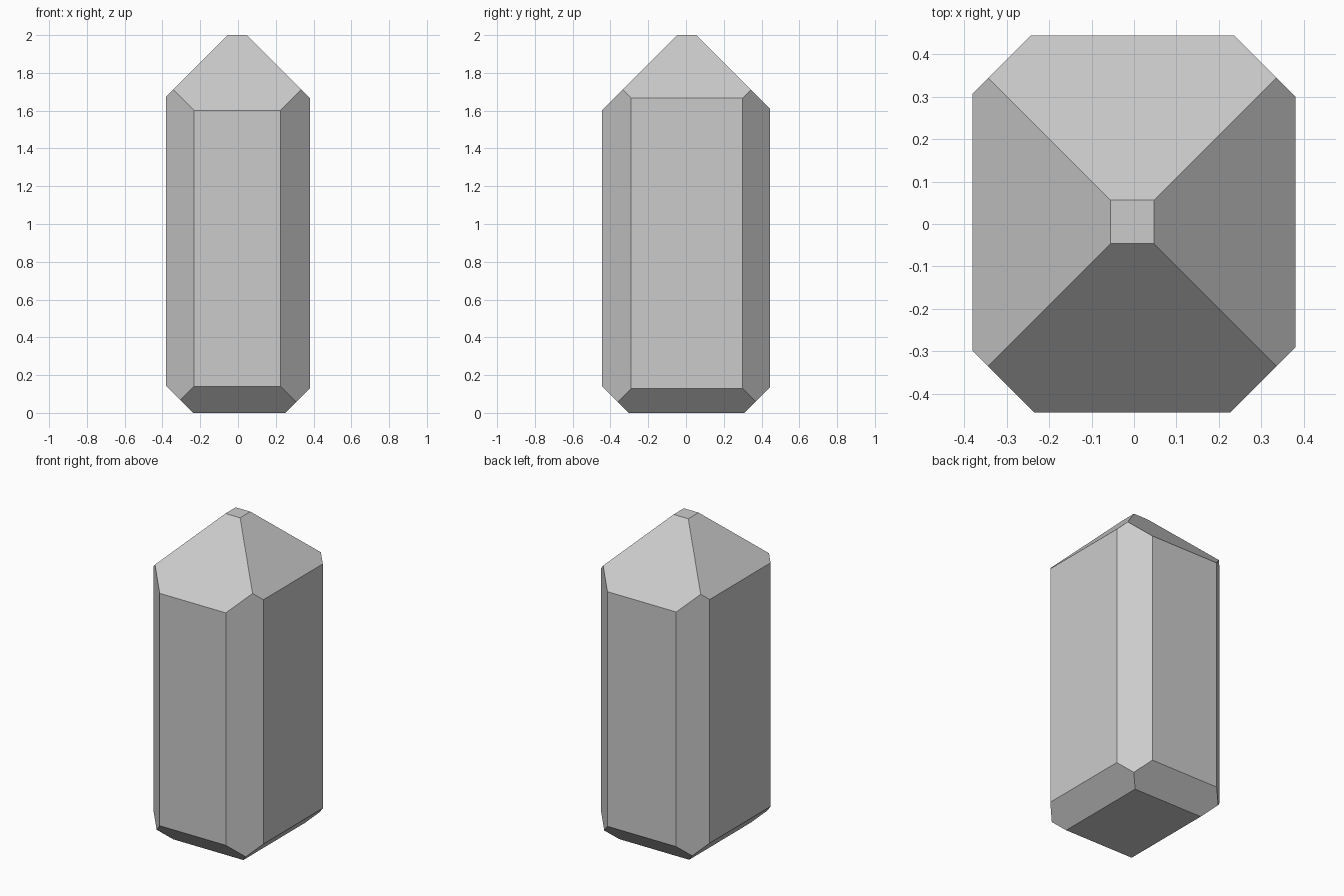
import bpy, bmesh
from mathutils import Vector

if "Cube" in bpy.data.objects:
    bpy.data.objects.remove(bpy.data.objects["Cube"])

# Crystal block: a box whose edges are cut off by 45-degree planes
W, D, H = 0.38, 0.444, 2.0
bm = bmesh.new()
bmesh.ops.create_cube(bm, size=1.0)
for v in bm.verts:
    v.co = Vector((v.co.x * 2 * W, v.co.y * 2 * D, (v.co.z + 0.5) * H))


def cut(normal, offset):
    """Remove everything where normal . p > offset and cap the cut."""
    n = Vector(normal)
    res = bmesh.ops.bisect_plane(
        bm, geom=bm.verts[:] + bm.edges[:] + bm.faces[:], dist=1e-5,
        plane_co=n * offset / n.length_squared, plane_no=n.normalized(),
        clear_outer=True)
    edges = [e for e in res["geom_cut"]
             if isinstance(e, bmesh.types.BMEdge) and e.is_boundary]
    bmesh.ops.edgeloop_fill(bm, edges=edges)


cuts = [
    # vertical corner facets
    ((1, 1, 0), 0.68), ((-1, 1, 0), 0.687), ((-1, -1, 0), 0.678), ((1, -1, 0), 0.67),
    # pointed tip facets
    ((1, 0, 1), 2.047), ((-1, 0, 1), 2.055), ((0, 1, 1), 2.056), ((0, -1, 1), 2.046),
    # base facets
    ((1, 0, -1), 0.25), ((-1, 0, -1), 0.238), ((0, 1, -1), 0.308), ((0, -1, -1), 0.304),
]
for normal, offset in cuts:
    cut(normal, offset)

bmesh.ops.recalc_face_normals(bm, faces=bm.faces[:])
mesh = bpy.data.meshes.new("crystal")
bm.to_mesh(mesh)
bm.free()
bpy.context.collection.objects.link(bpy.data.objects.new("crystal", mesh))
